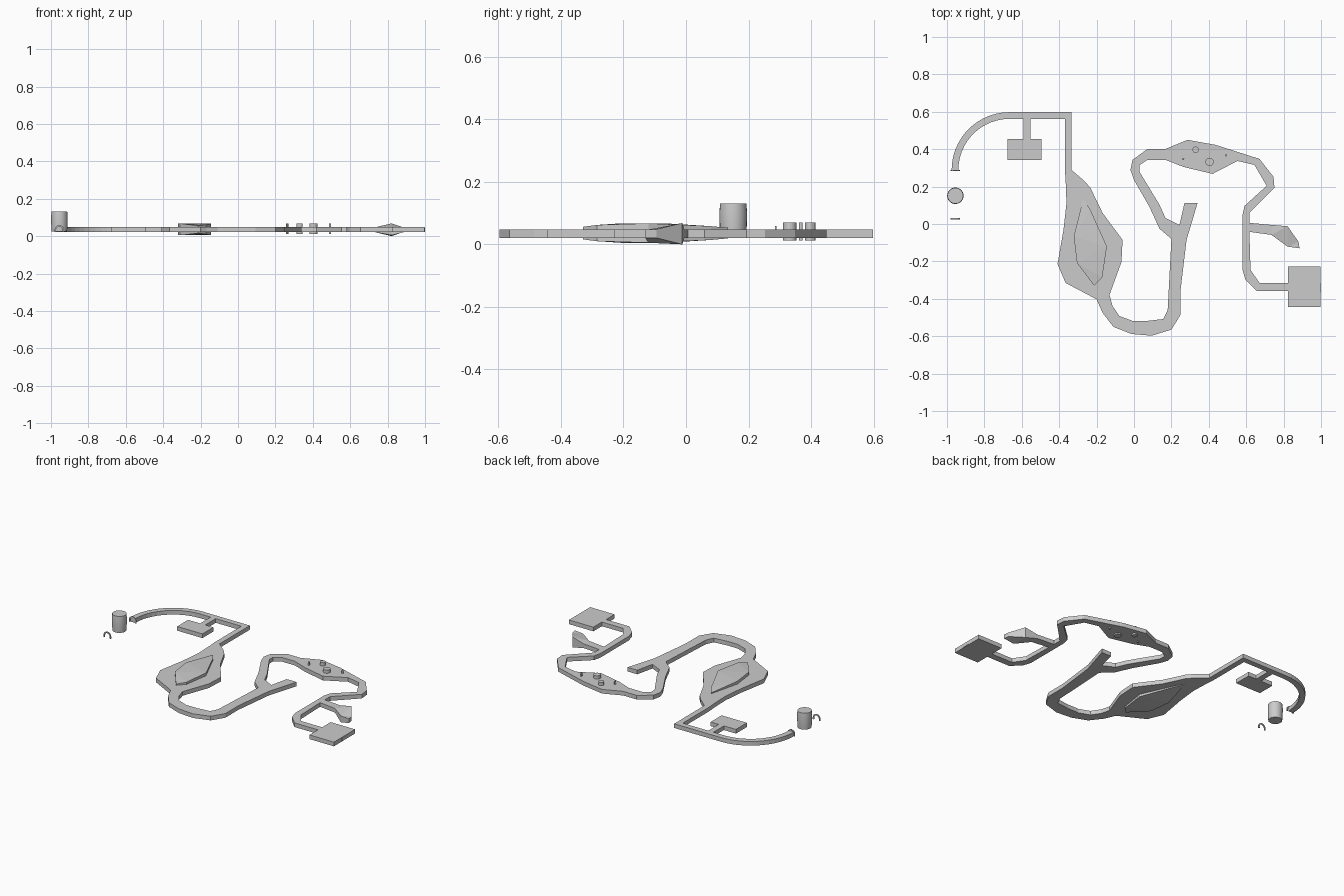
import bpy, bmesh, math

if "Cube" in bpy.data.objects:
    bpy.data.objects.remove(bpy.data.objects["Cube"])

Z0, Z1 = 0.021, 0.048
DY = -0.005  # centres the whole layout on y = 0


def prism(name, pts, low=Z0, high=Z1):
    """Vertical prism over an outline; low/high may be one height or one per point."""
    n = len(pts)
    lo = low if isinstance(low, list) else [low] * n
    hi = high if isinstance(high, list) else [high] * n
    bm = bmesh.new()
    bot = [bm.verts.new((x, y, z)) for (x, y), z in zip(pts, lo)]
    top = [bm.verts.new((x, y, z)) for (x, y), z in zip(pts, hi)]
    for i in range(n):
        j = (i + 1) % n
        bm.faces.new((bot[i], bot[j], top[j], top[i]))
    caps = [bm.faces.new(top), bm.faces.new(bot[::-1])]
    bm.normal_update()
    bmesh.ops.triangulate(bm, faces=caps)
    bmesh.ops.recalc_face_normals(bm, faces=bm.faces)
    return add(name, bm)


def add(name, bm):
    me = bpy.data.meshes.new(name)
    bm.to_mesh(me)
    bm.free()
    ob = bpy.data.objects.new(name, me)
    ob.location.y = DY
    bpy.context.collection.objects.link(ob)
    return ob


def rect(name, x0, x1, y0, y1, low=Z0, high=Z1):
    return prism(name, [(x0, y0), (x1, y0), (x1, y1), (x0, y1)], low, high)


def ring(cx, cy, r, n, a0=0.0, a1=2 * math.pi, closed=True):
    d = n if closed else n - 1
    return [(cx + r * math.cos(a0 + (a1 - a0) * i / d),
             cy + r * math.sin(a0 + (a1 - a0) * i / d)) for i in range(n)]


# Curved entrance passage running into the straight corridor
outer = ring(-0.666, 0.294, 0.309, 14, math.pi, math.pi / 2, False)
inner = ring(-0.666, 0.294, 0.273, 14, math.pi / 2, math.pi, False)
prism("entrance_passage", outer + [(-.334, .603), (-.334, .294), (-.37, .294), (-.37, .567)] + inner)

# Side room with its short link
rect("side_room_link", -.59, -.553, .46, .567)
rect("side_room", -.676, -.495, .348, .46)

# Large cavern
prism("large_cavern", [
    (-.37, .294), (-.366, .25), (-.361, .118), (-.377, -.027), (-.409, -.209),
    (-.366, -.31), (-.2, -.398), (-.131, -.374), (-.067, -.198), (-.061, -.08),
    (-.168, .064), (-.233, .198), (-.265, .235), (-.334, .294)])

# Thick slab inside the large cavern, thinner at its ends
slab = [(-.272, .14), (-.235, .085), (-.145, -.115), (-.17, -.28),
        (-.213, -.325), (-.305, -.203), (-.322, -.06)]
half = [.017, .022, .031, .026, .020, .031, .031]
prism("cavern_slab", slab, [.036 - h for h in half], [.036 + h for h in half])

# Winding tunnel with forked dead end
prism("winding_tunnel", [
    (-.2, -.398), (-.168, -.47), (-.11, -.545), (-.013, -.583), (.094, -.592),
    (.2, -.56), (.249, -.48), (.249, -.348), (.281, -.08), (.34, .118),
    (.27, .118), (.243, 0), (.168, .037), (.137, .107), (.03, .283),
    (.03, .32), (.072, .348), (.168, .348), (.168, .406), (.072, .406),
    (-.008, .348), (-.019, .294), (0, .24), (.083, .096), (.136, -.02),
    (.2, -.075), (.18, -.455), (.157, -.503), (.072, -.513), (-.008, -.513),
    (-.078, -.487), (-.115, -.433), (-.131, -.374)])

# Pillared cavern and bend
prism("pillar_cavern", [
    (.168, .406), (.286, .455), (.436, .428), (.671, .353), (.746, .257),
    (.751, .198), (.617, .064), (.617, .011), (.58, .011), (.58, .053),
    (.591, .102), (.709, .209), (.644, .321), (.553, .342), (.42, .273),
    (.265, .31), (.168, .348)])

# Pillars
for i, (x, y, r) in enumerate([(.329, .402, .017), (.404, .337, .022),
                               (.263, .353, .006), (.492, .372, .006)]):
    prism(f"pillar_{i + 1}", ring(x, y, r, 16), .012, .069)

# Exit tunnel, flared alcove and end room
prism("exit_tunnel", [
    (.58, .011), (.58, -.24), (.596, -.294), (.655, -.353), (.825, -.353),
    (.825, -.31), (.671, -.31), (.623, -.24), (.617, -.037), (.735, -.053),
    (.735, 0), (.617, .011)])
prism("flared_alcove",
      [(.735, 0), (.735, -.053), (.821, -.116), (.885, -.125), (.88, -.09), (.821, -.007)],
      [Z0, Z0, .005, Z0, Z0, 0.0], [Z1, Z1, .047, Z1, Z1, .068])
rect("end_room", .823, .998, -.44, -.223)
rect("end_room_door", .99, 1.0, -.36, -.31, .023, .046)

# Barrel-shaped tower beside the entrance
bm = bmesh.new()
rows = []
for z, r in [(.024, .041), (.05, .043), (.078, .044), (.105, .044), (.131, .042)]:
    rows.append([bm.verts.new((x, y, z)) for x, y in ring(-.955, .156, r, 24)])
for a, b in zip(rows, rows[1:]):
    for i in range(24):
        j = (i + 1) % 24
        bm.faces.new((a[i], a[j], b[j], b[i])).smooth = True
bm.faces.new(rows[0][::-1])
bm.faces.new(rows[-1])
for e in bm.edges:
    e.smooth = all(f.smooth for f in e.link_faces)
add("barrel_tower", bm)

# Thin arches at the entrance and beyond the tower
arch = ([(-.026, 0)] + ring(0, .012, .026, 9, math.pi, 0, False) + [(.026, 0), (.018, 0)]
        + ring(0, .012, .018, 9, 0, math.pi, False) + [(-.018, 0)])
for name, y in [("entrance_arch", .292), ("far_arch", .033)]:
    ob = prism(name, arch, -.003, .003)
    ob.rotation_euler = (math.pi / 2, 0, 0)
    ob.location = (-.955, y + DY, .021)
